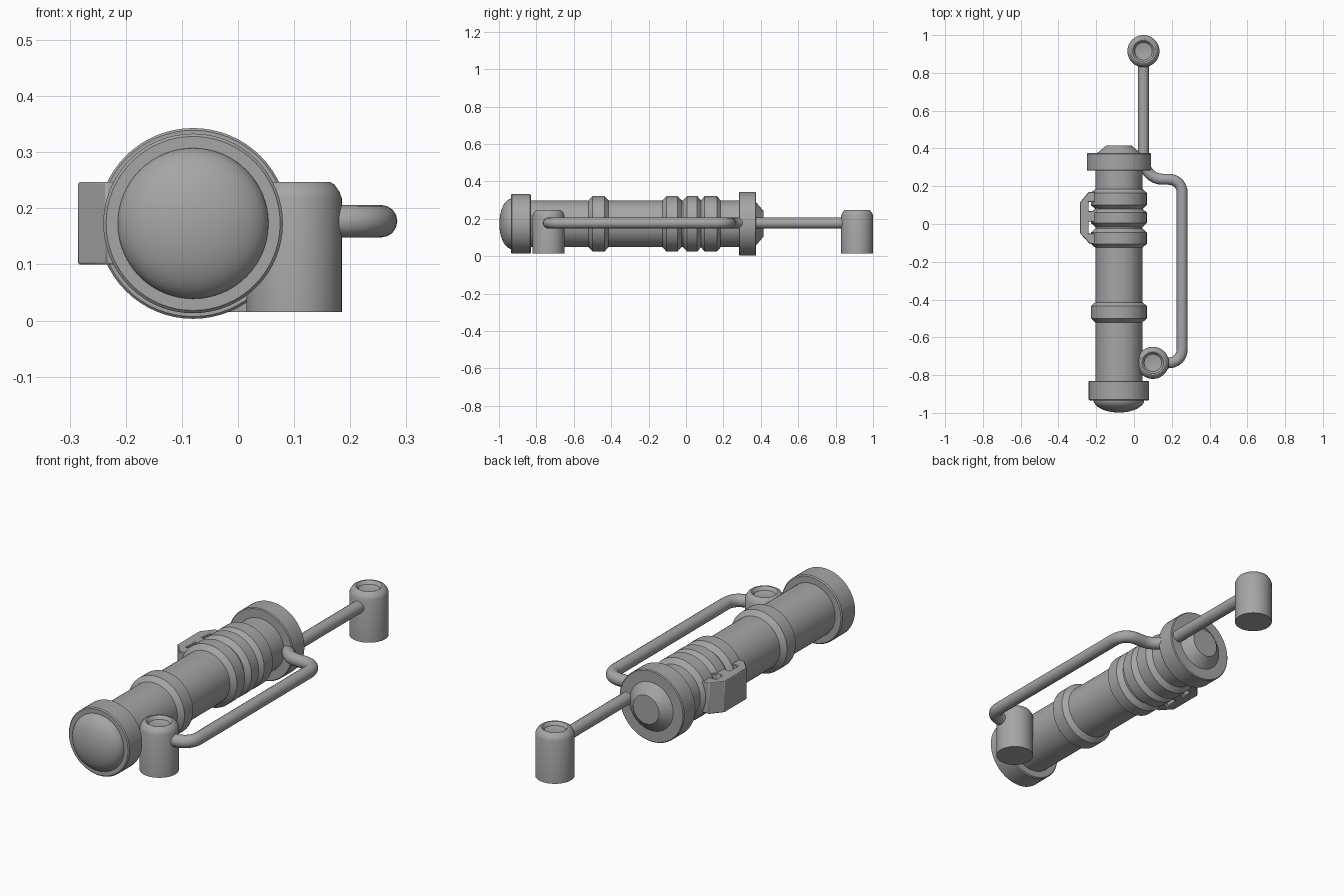
import bpy, bmesh, math
from mathutils import Vector, Matrix

if "Cube" in bpy.data.objects:
    bpy.data.objects.remove(bpy.data.objects["Cube"])

gray = bpy.data.materials.new("plain gray")
gray.diffuse_color = (0.38, 0.38, 0.38, 1)
gray.use_nodes = True
gray.node_tree.nodes["Principled BSDF"].inputs["Base Color"].default_value = gray.diffuse_color
AX, AZ = -0.08, 0.173  # main barrel axis


def finish(ob, angle=30):
    ob.data.materials.clear()
    ob.data.materials.append(gray)
    bpy.ops.object.select_all(action='DESELECT')
    ob.select_set(True)
    bpy.context.view_layer.objects.active = ob
    bpy.ops.object.shade_smooth_by_angle(angle=math.radians(angle))
    return ob


def from_bmesh(name, bm):
    bmesh.ops.recalc_face_normals(bm, faces=bm.faces)
    me = bpy.data.meshes.new(name)
    bm.to_mesh(me)
    bm.free()
    ob = bpy.data.objects.new(name, me)
    bpy.context.collection.objects.link(ob)
    return ob


def lathe(name, profile, matrix, seg=64):
    """Revolve (radius, height) points about local z, capping both ends."""
    bm = bmesh.new()
    rings = [[bm.verts.new((r * math.cos(2 * math.pi * i / seg),
                            r * math.sin(2 * math.pi * i / seg), h))
              for i in range(seg)] for r, h in profile]
    for a, b in zip(rings, rings[1:]):
        for i in range(seg):
            j = (i + 1) % seg
            bm.faces.new((a[i], a[j], b[j], b[i]))
    bm.faces.new(rings[0])
    bm.faces.new(rings[-1])
    bmesh.ops.transform(bm, matrix=matrix, verts=bm.verts)
    return finish(from_bmesh(name, bm))


# local z -> world y, on the barrel axis
along_y = Matrix.Translation((AX, 0, AZ)) @ Matrix.Rotation(-math.pi / 2, 4, 'X')

# barrel tube and its raised rings
lathe("barrel", [(0.125, -0.86), (0.125, 0.32)], along_y)
for n, (y0, y1, y2, y3) in enumerate([(-0.525, -0.49, -0.43, -0.41),
                                      (-0.13, -0.105, -0.05, -0.02),
                                      (-0.02, 0.005, 0.065, 0.085),
                                      (0.075, 0.10, 0.165, 0.19)]):
    lathe(f"barrel_ring_{n + 1}",
          [(0.12, y0), (0.148, y0 + 0.025), (0.148, y3 - 0.025), (0.12, y3)], along_y)

# front collar with domed cap
lathe("front_collar", [(0.155, -0.935), (0.16, -0.93), (0.16, -0.835), (0.155, -0.83)], along_y)
dome = [(0.135 * math.sin(t), -0.93 - 0.068 * math.cos(t))
        for t in [math.radians(2 + 8 * k) for k in range(12)]]
lathe("front_dome", dome + [(0.135, -0.90)], along_y)

# back collar with tapered plug
lathe("back_collar", [(0.166, 0.283), (0.17, 0.287), (0.17, 0.371), (0.166, 0.375)], along_y)
lathe("back_plug", [(0.115, 0.35), (0.115, 0.375), (0.068, 0.415)], along_y)

# upright posts with dished tops
post = [(0.085, 0.015), (0.085, 0.218), (0.081, 0.229), (0.072, 0.242), (0.064, 0.247),
        (0.057, 0.247), (0.052, 0.243), (0.046, 0.232), (0.03, 0.228), (0.004, 0.227)]
for name, x, y in [("front_post", 0.10, -0.735), ("back_post", 0.05, 0.915)]:
    lathe(name, post, Matrix.Translation((x, y, 0)), 48)

# bent pipe joining both posts: straight runs with rounded corners
corners = [((0.05, 0.88), 0), ((0.05, 0.31), 0.02), ((0.10, 0.237), 0.05),
           ((0.255, 0.237), 0.075), ((0.255, -0.735), 0.075), ((0.11, -0.735), 0)]
path = []
for i, (p, cut) in enumerate(corners):
    p = Vector(p)
    if cut == 0:
        path.append(p)
        continue
    a = p + (Vector(corners[i - 1][0]) - p).normalized() * cut
    b = p + (Vector(corners[i + 1][0]) - p).normalized() * cut
    for k in range(9):
        t = k / 8
        w = 0.85  # close to circular corner weighting
        d = (1 - t) ** 2 + 2 * w * t * (1 - t) + t * t
        path.append((a * (1 - t) ** 2 + p * 2 * w * t * (1 - t) + b * t * t) / d)
cu = bpy.data.curves.new("bent_pipe", 'CURVE')
cu.dimensions = '3D'
cu.bevel_depth = 0.029
cu.bevel_resolution = 6
cu.use_fill_caps = True
sp = cu.splines.new('POLY')
sp.points.add(len(path) - 1)
for pt, v in zip(sp.points, path):
    pt.co = (v.x, v.y, 0.177, 1)
pipe = bpy.data.objects.new("bent_pipe", cu)
bpy.context.collection.objects.link(pipe)
pipe.select_set(True)
bpy.context.view_layer.objects.active = pipe
bpy.ops.object.convert(target='MESH')
finish(bpy.context.view_layer.objects.active, 50)

# side bracket: chamfered plate with three legs and two open windows
outline = [(-0.19, 0.17), (-0.24, 0.17), (-0.285, 0.115), (-0.285, -0.05), (-0.235, -0.105),
           (-0.19, -0.105), (-0.19, -0.07), (-0.205, -0.05), (-0.24, -0.05), (-0.24, 0.012),
           (-0.22, 0.012), (-0.19, -0.01), (-0.19, 0.09), (-0.22, 0.068), (-0.24, 0.068),
           (-0.24, 0.117), (-0.205, 0.117), (-0.19, 0.13)]
bm = bmesh.new()
face = bm.faces.new([bm.verts.new((x, y, 0.10)) for x, y in outline])
ext = bmesh.ops.extrude_face_region(bm, geom=[face])
bmesh.ops.translate(bm, vec=(0, 0, 0.147),
                    verts=[g for g in ext["geom"] if isinstance(g, bmesh.types.BMVert)])
bracket = from_bmesh("side_bracket", bm)
bev = bracket.modifiers.new("soft edges", 'BEVEL')
bev.width = 0.003
bev.segments = 1
finish(bracket)
